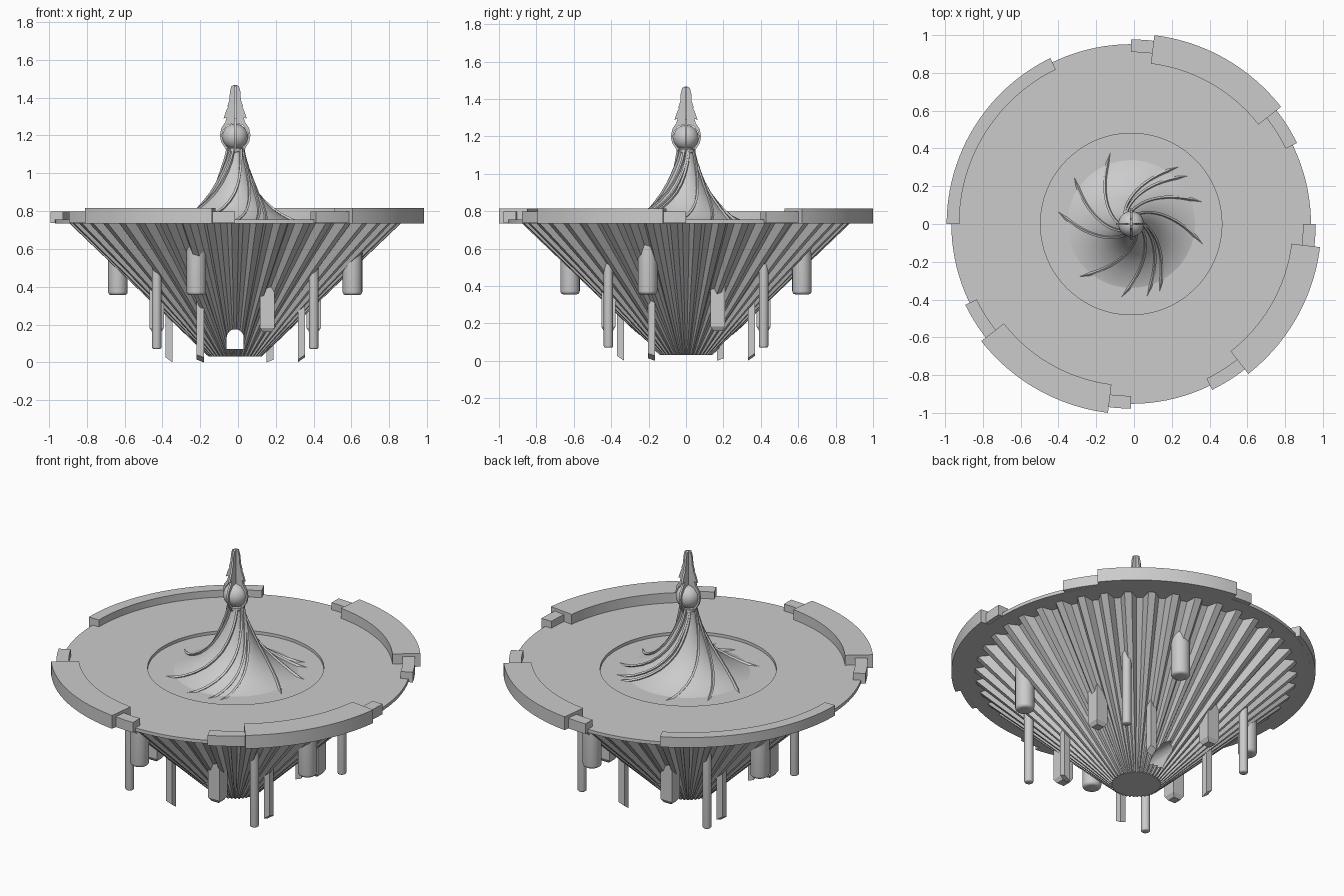
import bpy, bmesh
from math import sin, cos, pi, radians, log, hypot, sqrt
from mathutils import Vector

if "Cube" in bpy.data.objects:
    bpy.data.objects.remove(bpy.data.objects["Cube"])

CX = -0.015  # shared vertical axis


def finish(name, bm, smooth=True):
    bmesh.ops.remove_doubles(bm, verts=bm.verts, dist=1e-5)
    bmesh.ops.recalc_face_normals(bm, faces=bm.faces)
    me = bpy.data.meshes.new(name)
    bm.to_mesh(me)
    bm.free()
    ob = bpy.data.objects.new(name, me)
    bpy.context.collection.objects.link(ob)
    bpy.ops.object.select_all(action='DESELECT')
    ob.select_set(True)
    bpy.context.view_layer.objects.active = ob
    if smooth:
        bpy.ops.object.shade_smooth_by_angle(angle=radians(30))
    return ob


def loft(name, rings, closed=False, smooth=True):
    """Skin a list of equal-length point rings; cap both ends unless closed."""
    bm = bmesh.new()
    vs = [[bm.verts.new(p) for p in ring] for ring in rings]
    n = len(vs[0])
    pairs = list(zip(vs, vs[1:])) + ([(vs[-1], vs[0])] if closed else [])
    for a, b in pairs:
        for i in range(n):
            bm.faces.new((a[i], a[(i + 1) % n], b[(i + 1) % n], b[i]))
    if not closed:
        bm.faces.new(vs[0])
        bm.faces.new(vs[-1])
    return finish(name, bm, smooth)


def lathe(name, profile, sides, x=CX, y=0, turn=0, smooth=True):
    return loft(name, [[(x + r * cos(turn + 2 * pi * i / sides),
                         y + r * sin(turn + 2 * pi * i / sides), z)
                        for i in range(sides)] for r, z in profile], smooth=smooth)


def arc_block(name, r0, r1, z0, z1, a0, a1):
    steps = 24
    rings = []
    for i in range(steps + 1):
        a = radians(a0 + (a1 - a0) * i / steps)
        rings.append([(CX + r * cos(a), r * sin(a), z)
                      for r, z in ((r0, z0), (r1, z0), (r1, z1), (r0, z1))])
    return loft(name, rings)


def plate(name, outline, thick, place):
    """Extrude a flat outline (u, v) by +-thick; place maps (u, w, v) to a point."""
    return loft(name, [[place(u, w, v) for u, v in outline] for w in (-thick, thick)])


# Round deck with the sunken centre
lathe("deck", [(0.5, 0.70), (0.7, 0.735), (0.952, 0.735), (0.952, 0.755),
               (0.48, 0.755), (0.48, 0.725), (0.40, 0.725)], 128)

# Rim blocks: four low curbs, three of them with a wide raised block
for k in range(4):
    t = 90 * k
    arc_block(f"rim_curb_{k}", 0.91, 0.977, 0.736, 0.797, t + 26, t + 90)
    if k != 1:
        arc_block(f"rim_block_{k}", 0.855, 1.007, 0.735, 0.815, t + 38, t + 83)

# Pleated lower cone
PLEATS = 42


def pleat_ring(r_out, r_in, z):
    ring = []
    for i in range(PLEATS):
        for f, r in ((0.0, r_out), (0.3, r_out), (0.5, r_in), (0.8, r_in)):
            a = 2 * pi * (i + f - 0.15) / PLEATS - pi / 2
            ring.append((CX + r * cos(a), r * sin(a), z))
    return ring


cone = loft("pleated_cone", [pleat_ring(0.14, 0.13, 0.03),
                             pleat_ring(0.88, 0.82, 0.737)], smooth=False)

# Arched passage cut from front to back
arch = [(-0.045, 0.07), (0.045, 0.07)] + [
    (0.045 * cos(pi * i / 12), 0.13 + 0.045 * sin(pi * i / 12)) for i in range(13)]
cutter = plate("arch_cutter", arch, 0.6, lambda u, w, v: (CX + u, w, v))
mod = cone.modifiers.new("arch", 'BOOLEAN')
mod.operation, mod.solver, mod.object = 'DIFFERENCE', 'EXACT', cutter
bpy.context.view_layer.objects.active = cone
bpy.ops.object.modifier_apply(modifier=mod.name)
bpy.data.objects.remove(cutter)


# Hanging pieces, four of each kind around the cone
def cone_z(x, y):
    return 0.03 + 0.953 * (hypot(x, y) - 0.13)


def round_post(name, x, y, r, z0, c):
    zt = cone_z(x, y) + 0.09
    prof = [(r - c + c * sin(pi / 2 * i / 4), z0 + c - c * cos(pi / 2 * i / 4))
            for i in range(5)] + [(r, zt)]
    lathe(name, prof, 24, CX + x, y)


def square_post(name, x, y, half, z0, c):
    q = sqrt(2)
    lathe(name, [((half - c) * q, z0), (half * q, z0 + c * 1.6),
                 (half * q, cone_z(x, y) + 0.07)], 4, CX + x, y, pi / 4, False)


def slant_post(name, x, y, half, z0, rise):
    corners = [(x + sx * half, y + sy * half)
               for sx, sy in ((-1, -1), (1, -1), (1, 1), (-1, 1))]
    dist = [hypot(*c) for c in corners]
    lo, hi = min(dist), max(dist)
    bottom = [(CX + c[0], c[1], z0 + rise * (d - lo) / (hi - lo))
              for c, d in zip(corners, dist)]
    top = [(CX + c[0], c[1], cone_z(x, y) + 0.05) for c in corners]
    loft(name, [bottom, top], smooth=False)


for k in range(4):
    def spin(x, y):
        for _ in range(k):
            x, y = -y, x
        return x, y
    round_post(f"thick_hanging_post_{k}", *spin(-0.205, -0.62), 0.052, 0.355, 0.018)
    round_post(f"thin_hanging_rod_{k}", *spin(0.415, -0.415), 0.025, 0.07, 0.01)
    square_post(f"square_hanging_post_{k}", *spin(0.17, -0.415), 0.038, 0.16, 0.014)
    slant_post(f"slanted_hanging_post_{k}", *spin(-0.185, -0.35), 0.019, 0.0, 0.04)

# Flared roof, rising to the finial
ROOF = [(0.41, 0.722), (0.35, 0.733), (0.30, 0.75), (0.25, 0.775), (0.20, 0.81),
        (0.16, 0.85), (0.125, 0.895), (0.095, 0.95), (0.07, 1.01), (0.052, 1.065),
        (0.04, 1.12), (0.038, 1.14)]
lathe("flared_roof", ROOF, 64)

# Swirling ribs, irregularly spaced and winding up the roof
for k, deg in enumerate((-137, -100, -80, -70, -18, 15, 38, 48, 104, 138, 168)):
    path = []
    for (r0, z0), (r1, z1) in zip(ROOF, ROOF[1:]):
        for f in (0, 0.5):
            r, z = r0 + (r1 - r0) * f, z0 + (z1 - z0) * f
            a = radians(deg) + 0.68 * log(0.41 / r)
            path.append(Vector((CX + r * cos(a), r * sin(a), z)))
    rings = []
    for i, p in enumerate(path):
        d = (path[min(i + 1, len(path) - 1)] - path[max(i - 1, 0)]).normalized()
        side = d.cross(Vector((p.x - CX, p.y, 0.15))).normalized()
        up = side.cross(d)
        rings.append([p + side * u + up * v for u, v in
                      ((-0.006, -0.008), (0.006, -0.008), (0.006, 0.01), (-0.006, 0.01))])
    loft(f"roof_rib_{k}", rings)

# Finial: collar, ball and four barbed fins
lathe("finial_collar", [(0.036, 1.105), (0.044, 1.115), (0.044, 1.13), (0.034, 1.14)], 32)
bm = bmesh.new()
bmesh.ops.create_uvsphere(bm, u_segments=32, v_segments=16, radius=0.068)
bmesh.ops.translate(bm, verts=bm.verts, vec=(CX, 0, 1.193))
finish("finial_ball", bm)

FIN = [(0.033, 1.09), (0.055, 1.135), (0.074, 1.165), (0.081, 1.20), (0.073, 1.24),
       (0.052, 1.27), (0.045, 1.295), (0.062, 1.288), (0.048, 1.33), (0.036, 1.355),
       (0.042, 1.352), (0.03, 1.39), (0.028, 1.43), (0.02, 1.46), (0.004, 1.467),
       (0.004, 1.265), (0.04, 1.255), (0.064, 1.225), (0.07, 1.20), (0.062, 1.165),
       (0.04, 1.135), (0.025, 1.10)]
for k in range(4):
    c, s = cos(k * pi / 2), sin(k * pi / 2)
    plate(f"finial_fin_{k}", FIN, 0.006,
          lambda u, w, v: (CX + u * c - w * s, u * s + w * c, v))
